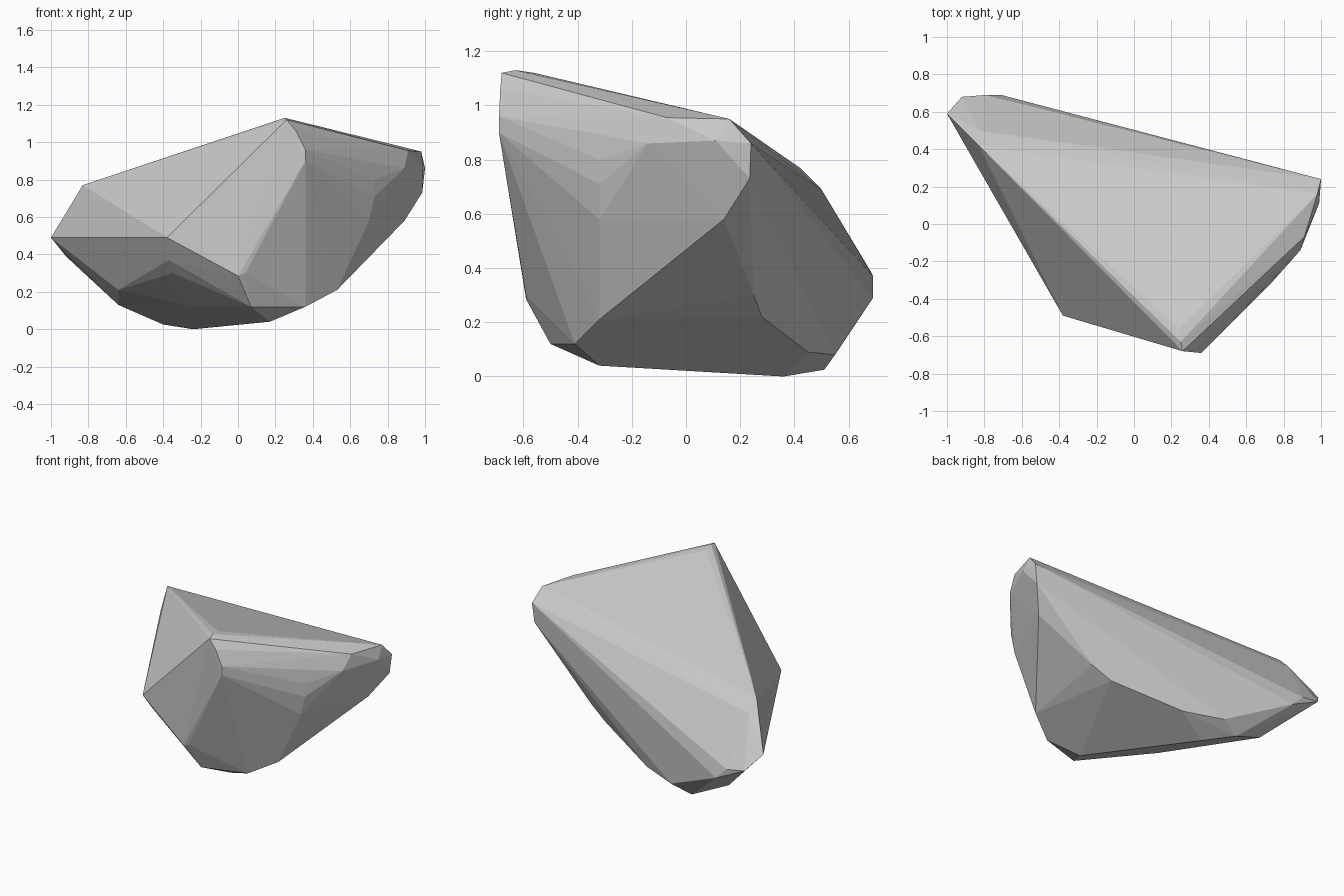
import bpy, bmesh

# Corner groups of the faceted boulder; the stone is their convex hull
peak = [(0.24, -0.56, 1.12), (0.25, -0.63, 1.13), (0.26, -0.68, 1.12),
        (0.31, -0.685, 1.06), (0.36, -0.69, 0.96), (0.36, -0.69, 0.90)]
right_tip = [(0.98, 0.16, 0.95), (1.0, 0.24, 0.86), (0.985, 0.235, 0.73), (0.89, 0.14, 0.58),
             (0.99, 0.11, 0.87), (0.91, -0.07, 0.955), (0.89, -0.14, 0.86)]
right_flank = [(0.73, -0.32, 0.80), (0.73, -0.32, 0.71), (0.70, -0.32, 0.58),
               (0.53, -0.32, 0.21), (0.36, -0.54, 0.57)]
left_tip = [(-1.0, 0.59, 0.49), (-0.83, 0.42, 0.77), (-0.83, 0.50, 0.69),
            (-0.92, 0.68, 0.39), (-0.79, 0.69, 0.37), (-0.71, 0.69, 0.29)]
front_ridge = [(-0.38, -0.49, 0.49), (0.0, -0.59, 0.285), (0.04, -0.59, 0.30), (0.07, -0.50, 0.12),
               (-0.37, -0.40, 0.37), (-0.35, -0.33, 0.30)]
base = [(0.36, -0.41, 0.12), (0.17, -0.32, 0.04), (-0.24, 0.36, 0.0), (-0.40, 0.51, 0.025),
        (-0.64, 0.45, 0.13), (-0.64, 0.22, 0.21), (-0.28, -0.10, 0.13)]
back_flank = [(0.55, 0.25, 0.30), (0.42, 0.28, 0.22), (-0.02, 0.45, 0.09), (-0.27, 0.55, 0.08)]

# Boulder: flat-shaded hull
bm = bmesh.new()
for group in (peak, right_tip, right_flank, left_tip, front_ridge, base, back_flank):
    for p in group:
        bm.verts.new(p)
hull = bmesh.ops.convex_hull(bm, input=bm.verts[:])
loose = {g for g in hull["geom_interior"] + hull["geom_unused"] if isinstance(g, bmesh.types.BMVert)}
bmesh.ops.delete(bm, geom=list(loose), context='VERTS')
bmesh.ops.recalc_face_normals(bm, faces=bm.faces[:])
mesh = bpy.data.meshes.new("boulder")
bm.to_mesh(mesh)
bm.free()
bpy.context.collection.objects.link(bpy.data.objects.new("boulder", mesh))
